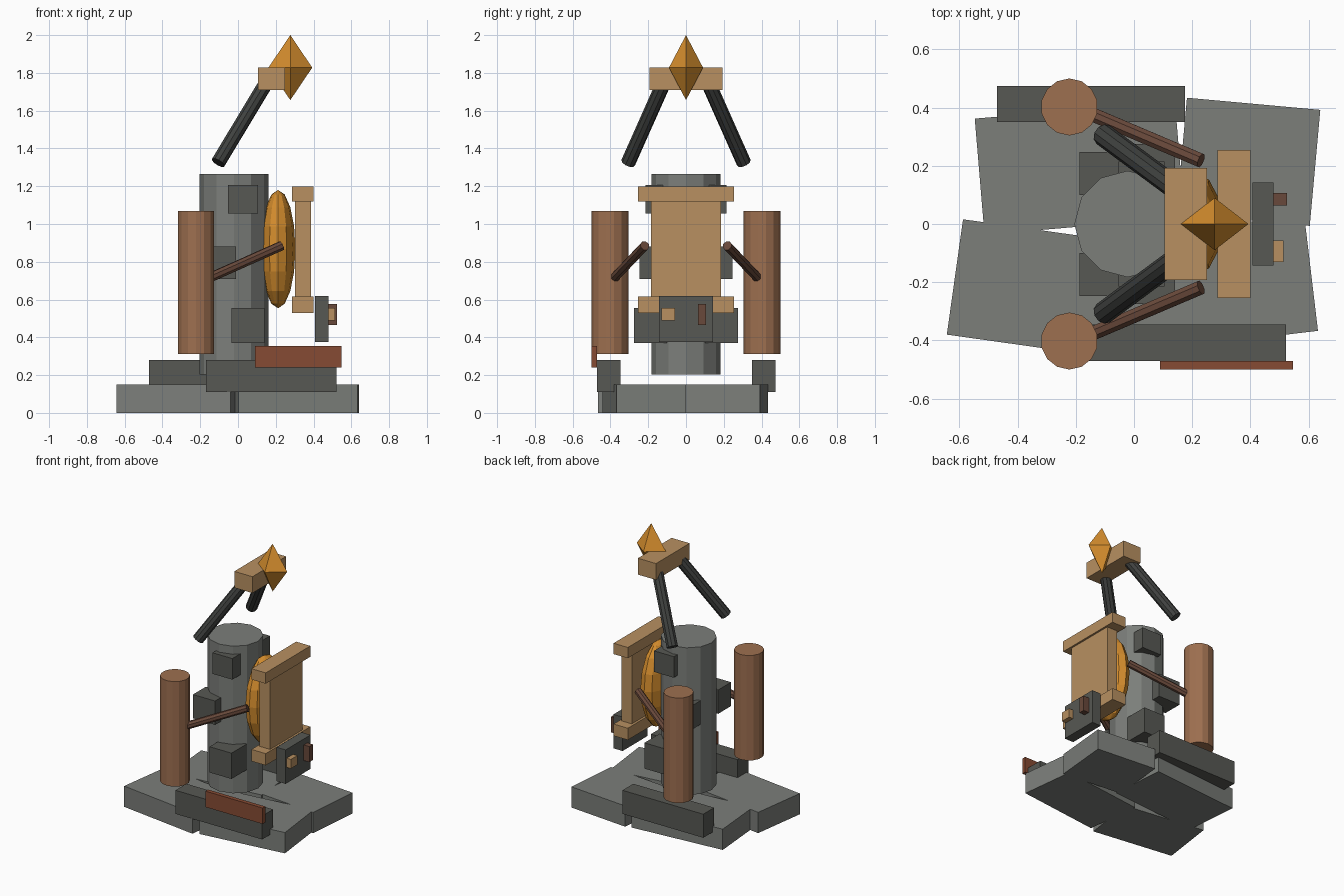
import bpy
import bmesh
from math import radians, pi
from mathutils import Matrix, Vector

if "Cube" in bpy.data.objects:
    bpy.data.objects.remove(bpy.data.objects["Cube"])


def material(name, rgb):
    m = bpy.data.materials.new(name)
    m.use_nodes = True
    m.diffuse_color = (*rgb, 1)
    m.node_tree.nodes["Principled BSDF"].inputs["Base Color"].default_value = (*rgb, 1)
    return m


STONE = material("stone grey", (0.2, 0.21, 0.195))
DARK = material("dark grey", (0.095, 0.098, 0.087))
IRON = material("iron grey", (0.05, 0.053, 0.05))
COPPER = material("copper brown", (0.34, 0.16, 0.08))
UMBER = material("dark brown", (0.14, 0.066, 0.043))
TAN = material("tan", (0.48, 0.28, 0.12))
AMBER = material("amber", (0.67, 0.27, 0.027))
RUST = material("rust red", (0.24, 0.07, 0.033))


def finish(bm, name, mat):
    bmesh.ops.recalc_face_normals(bm, faces=bm.faces)
    mesh = bpy.data.meshes.new(name)
    bm.to_mesh(mesh)
    bm.free()
    mesh.materials.append(mat)
    obj = bpy.data.objects.new(name, mesh)
    bpy.context.collection.objects.link(obj)
    return obj


def box(name, mat, xs, ys, zs):
    """Box given by its extent along each axis."""
    bm = bmesh.new()
    bmesh.ops.create_cube(bm, size=1)
    size = [b - a for a, b in (xs, ys, zs)]
    mid = [(a + b) / 2 for a, b in (xs, ys, zs)]
    bm.transform(Matrix.Translation(mid) @ Matrix.Diagonal((*size, 1)))
    return finish(bm, name, mat)


def rod(name, mat, start, end, radius, sides):
    """Cylinder between two points."""
    a, b = Vector(start), Vector(end)
    axis = b - a
    bm = bmesh.new()
    bmesh.ops.create_cone(bm, cap_ends=True, segments=sides, radius1=radius,
                          radius2=radius, depth=axis.length)
    turn = Vector((0, 0, 1)).rotation_difference(axis).to_matrix().to_4x4()
    bm.transform(Matrix.Translation((a + b) / 2) @ turn)
    return finish(bm, name, mat)


def slab(name, corner, length, angle, x_dir, y_dir):
    """Floor slab running inward from its outer corner, turned about that corner."""
    obj = box(name, STONE, sorted((0, x_dir * length)), sorted((0, y_dir * 0.4)), (0, 0.15))
    obj.data.transform(Matrix.Translation((*corner, 0)) @ Matrix.Rotation(radians(angle), 4, 'Z'))


# Cracked floor of four skewed slabs
slab("floor_slab_back_left", (0.64, 0.392), 0.46, -5.2, -1, -1)
slab("floor_slab_back_right", (-0.547, 0.362), 0.69, 4.8, 1, -1)
slab("floor_slab_front_right", (-0.643, -0.38), 0.61, -8, 1, 1)
slab("floor_slab_front_left", (0.632, -0.367), 0.635, 6.8, -1, 1)

# Side plinths and the rusty plate
box("back_plinth", DARK, (-0.47, 0.176), (0.35, 0.474), (0.11, 0.28))
box("front_plinth", DARK, (-0.17, 0.522), (-0.47, -0.346), (0.11, 0.28))
box("rust_plate", RUST, (0.09, 0.547), (-0.5, -0.47), (0.24, 0.355))

# Central column
rod("column", STONE, (-0.022, 0, 0.203), (-0.022, 0, 1.265), 0.183, 12)

# Mirrored parts on both sides of the column
for side, s in (("front", -1), ("back", 1)):
    def span(a, b):
        return sorted((s * a, s * b))
    box(side + "_upper_block", DARK, (-0.053, 0.105), span(0.1, 0.215), (1.055, 1.207))
    box(side + "_middle_block", DARK, (-0.187, -0.01), span(0.1, 0.247), (0.71, 0.882))
    box(side + "_lower_block", DARK, (-0.035, 0.14), span(0.1, 0.274), (0.37, 0.556))
    rod(side + "_tank", COPPER, (-0.222, s * 0.402, 0.312), (-0.222, s * 0.402, 1.07), 0.098, 14)
    rod(side + "_pipe", UMBER, (-0.14, s * 0.375, 0.72), (0.23, s * 0.218, 0.885), 0.026, 8)
    rod(side + "_strut", IRON, (-0.105, s * 0.306, 1.325), (0.16, s * 0.11, 1.765), 0.039, 10)

# Crossbeam and gem on top
box("crossbeam", TAN, (0.105, 0.25), (-0.192, 0.192), (1.71, 1.828))
bm = bmesh.new()
for tip, flip in ((0.172, 0), (0.172, pi)):
    part = bmesh.ops.create_cone(bm, cap_ends=False, segments=4, radius1=1, radius2=0, depth=tip,
                                 matrix=Matrix.Rotation(flip, 4, 'X') @ Matrix.Translation((0, 0, tip / 2)))
bmesh.ops.remove_doubles(bm, verts=bm.verts, dist=0.001)
bm.transform(Matrix.Translation((0.277, 0, 1.828)) @ Matrix.Diagonal((0.116, 0.09, 1, 1)))
finish(bm, "gem", AMBER)

# Glowing core
bm = bmesh.new()
bmesh.ops.create_uvsphere(bm, u_segments=12, v_segments=8, radius=1)
bm.transform(Matrix.Translation((0.212, 0, 0.867)) @ Matrix.Diagonal((0.092, 0.175, 0.313, 1)))
finish(bm, "core", AMBER)

# Framed panel before the core
box("panel", TAN, (0.303, 0.386), (-0.185, 0.185), (0.58, 1.15))
box("panel_top_rail", TAN, (0.286, 0.4), (-0.255, 0.255), (1.12, 1.198))
box("panel_bottom_rail", TAN, (0.286, 0.4), (-0.255, 0.255), (0.53, 0.615))

# Control box with two knobs
box("control_box", DARK, (0.407, 0.48), (-0.142, 0.142), (0.375, 0.62))
box("control_lever", UMBER, (0.475, 0.525), (0.064, 0.106), (0.465, 0.577))
box("control_button", TAN, (0.475, 0.514), (-0.131, -0.057), (0.49, 0.556))
